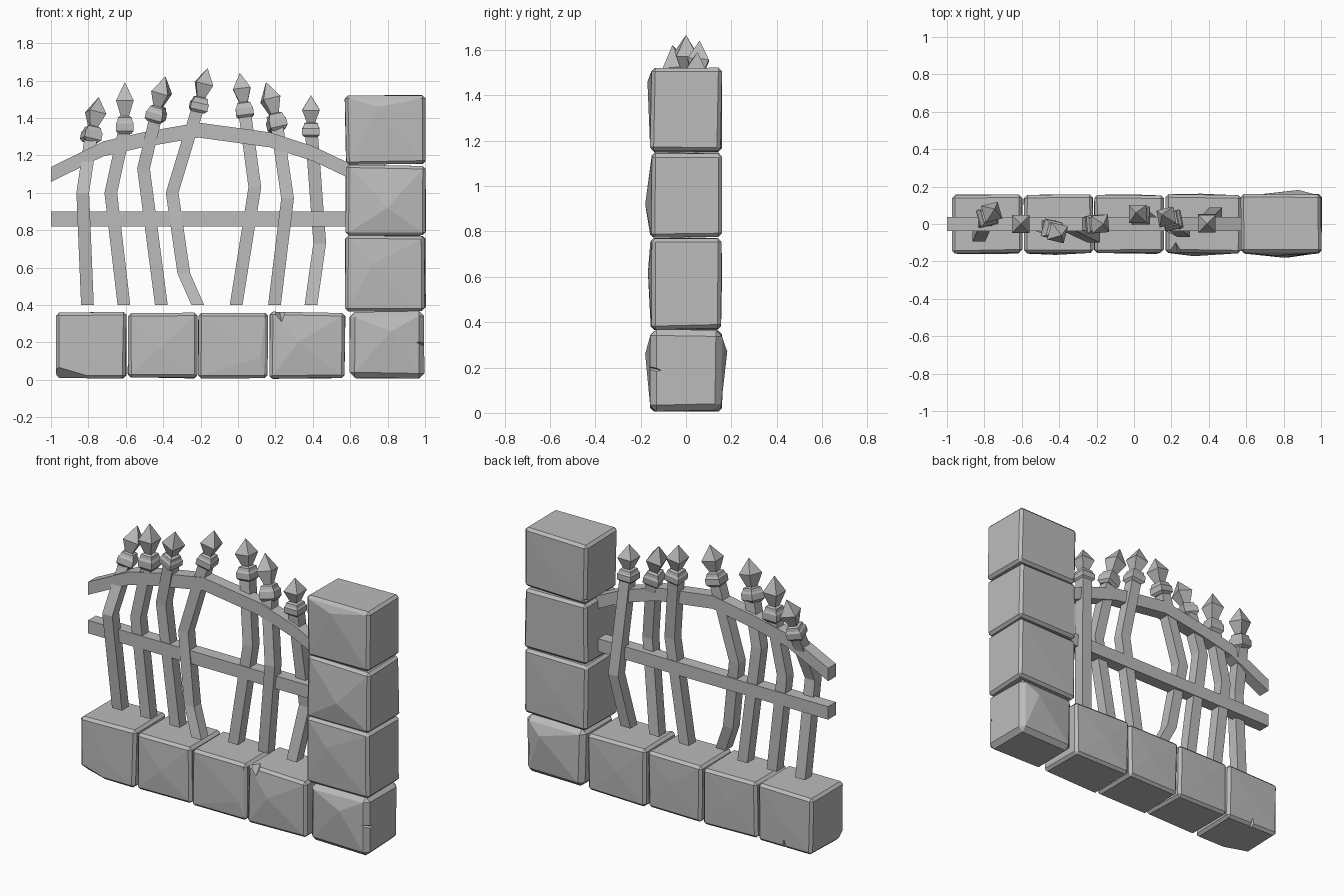
import bpy, bmesh, random
from math import radians
from mathutils import Vector, Quaternion

random.seed(4)
if "Cube" in bpy.data.objects:
    bpy.data.objects.remove(bpy.data.objects["Cube"])

grey = bpy.data.materials.new("weathered grey")
grey.use_nodes = True
grey.diffuse_color = (0.5, 0.5, 0.5, 1)
grey.node_tree.nodes["Principled BSDF"].inputs["Base Color"].default_value = (0.5, 0.5, 0.5, 1)
UP = Vector((0, 0, 1))


def finish(bm, name):
    bmesh.ops.recalc_face_normals(bm, faces=bm.faces)
    mesh = bpy.data.meshes.new(name)
    bm.to_mesh(mesh)
    bm.free()
    mesh.materials.append(grey)
    ob = bpy.data.objects.new(name, mesh)
    bpy.context.collection.objects.link(ob)
    return ob


def loft(bm, rings):
    """Skin a run of four-cornered rings and cap both ends."""
    rows = [[bm.verts.new(p) for p in ring] for ring in rings]
    for a, b in zip(rows, rows[1:]):
        for i in range(4):
            j = (i + 1) % 4
            bm.faces.new((a[i], a[j], b[j], b[i]))
    bm.faces.new(rows[0])
    bm.faces.new(rows[-1])


def square(centre, half, turn=Quaternion()):
    corners = ((-1, -1), (1, -1), (1, 1), (-1, 1))
    return [Vector(centre) + turn @ Vector((half * a, half * b, 0)) for a, b in corners]


# Stones: chamfered blocks with a raised, faceted front and back
def stone(name, x, z, front, back, depth=0.155, bevel=0.016, cuts=()):
    bm = bmesh.new()
    bmesh.ops.create_cube(bm, size=1)
    for v in bm.verts:
        v.co = ((x[0] if v.co.x < 0 else x[1]),
                (-depth if v.co.y < 0 else depth),
                (z[0] if v.co.z < 0 else z[1]))
        v.co += Vector([random.uniform(-0.005, 0.005) for _ in range(3)])
    bmesh.ops.bevel(bm, geom=bm.edges[:], offset=bevel, segments=1, affect='EDGES')
    bm.normal_update()
    for sign, peak in ((-1, front), (1, back)):
        face = max(bm.faces, key=lambda f: f.normal.y * sign * f.calc_area())
        tip = bmesh.ops.poke(bm, faces=[face])["verts"][0]
        tip.co = (peak[0], sign * peak[2], peak[1])
    # Broken corners
    for point, normal in cuts:
        geom = bm.verts[:] + bm.edges[:] + bm.faces[:]
        cut = bmesh.ops.bisect_plane(bm, geom=geom, plane_co=point, plane_no=normal, clear_outer=True)
        rim = [e for e in cut["geom_cut"] if isinstance(e, bmesh.types.BMEdge)]
        bmesh.ops.holes_fill(bm, edges=rim, sides=0)
    return finish(bm, name)


# Chips: a wedge carved out of a stone
def chip(ob, points):
    bm = bmesh.new()
    bmesh.ops.convex_hull(bm, input=[bm.verts.new(p) for p in points])
    cutter = finish(bm, "chip_cutter")
    cutter.hide_render = True
    mod = ob.modifiers.new("chip", 'BOOLEAN')
    mod.operation, mod.object, mod.solver = 'DIFFERENCE', cutter, 'EXACT'
    graph = bpy.context.evaluated_depsgraph_get()
    mesh = bpy.data.meshes.new_from_object(ob.evaluated_get(graph))
    ob.modifiers.clear()
    ob.data = mesh
    bpy.data.objects.remove(cutter)


# Low wall
wall_1 = stone("wall_stone_1", (-0.97, -0.6), (0.01, 0.36), (-0.78, 0.12, 0.16), (-0.75, 0.2, 0.158),
               cuts=[((-0.965, -0.155, 0.065), (-0.25, -0.75, -0.85))])
chip(wall_1, [(-0.82, 0.2, -0.02), (-0.74, 0.2, -0.02), (-0.78, 0.2, 0.15), (-0.78, 0.11, -0.02)])
stone("wall_stone_2", (-0.59, -0.22), (0.01, 0.36), (-0.42, 0.17, 0.165), (-0.4, 0.2, 0.158))
stone("wall_stone_3", (-0.21, 0.16), (0.01, 0.36), (0.12, 0.12, 0.16), (0, 0.2, 0.158))
wall_4 = stone("wall_stone_4", (0.17, 0.57), (0.01, 0.36), (0.32, 0.2, 0.172), (0.36, 0.18, 0.162))
chip(wall_4, [(0.15, -0.2, 0.37), (0.29, -0.2, 0.37), (0.24, -0.2, 0.27), (0.22, -0.08, 0.38)])

# Pillar
foot = stone("pillar_foot", (0.6, 0.995), (0.01, 0.365), (0.82, 0.26, 0.18), (0.88, 0.27, 0.182),
             bevel=0.028)
chip(foot, [(1.02, -0.2, 0.24), (1.02, -0.2, 0.15), (1.02, -0.08, 0.18), (0.92, -0.2, 0.21)])
stone("pillar_stone_1", (0.575, 1), (0.37, 0.768), (0.72, 0.62, 0.168), (0.8, 0.55, 0.158))
stone("pillar_stone_2", (0.575, 1), (0.775, 1.147), (0.8, 0.92, 0.18), (0.8, 0.95, 0.158))
top = stone("pillar_stone_3", (0.575, 1), (1.153, 1.52), (0.75, 1.46, 0.17), (0.8, 1.3, 0.158))
chip(top, [(0.55, 0.19, 1.14), (0.55, 0.19, 1.24), (0.63, 0.19, 1.17), (0.55, 0.1, 1.18)])


# Rails
def rail(name, path, y=0.038, half=0.04):
    bm = bmesh.new()
    loft(bm, [[(x, -y, z - half), (x, y, z - half), (x, y, z + half), (x, -y, z + half)]
              for x, z in path])
    return finish(bm, name)


rail("lower_rail", [(-1, 0.86), (0.59, 0.86)])
rail("arched_rail", [(-1, 1.098), (-0.72, 1.235), (-0.5, 1.285), (-0.21, 1.335),
                     (0.17, 1.283), (0.4, 1.21), (0.59, 1.12)])


# Crooked bars, each with a collar and a spearhead finial
# Bar path, then collar centre, finial tip and twist in degrees
bars = [
    ([(-0.805, 0, 0.4), (-0.83, -0.06, 1), (-0.79, 0.03, 1.27)], (-0.783, 0.04, 1.31), (-0.745, 0.08, 1.51), 15),
    ([(-0.61, 0, 0.4), (-0.68, 0, 1), (-0.61, 0, 1.32)], (-0.605, 0, 1.36), (-0.605, 0, 1.59), 0),
    ([(-0.41, 0, 0.4), (-0.505, 0, 1.13), (-0.443, -0.02, 1.39)], (-0.437, -0.03, 1.42), (-0.388, -0.06, 1.62), -14),
    ([(-0.215, -0.065, 0.4), (-0.29, -0.03, 0.57), (-0.352, 0, 1), (-0.222, 0, 1.43)],
     (-0.208, 0, 1.47), (-0.163, 0, 1.665), 5),
    ([(-0.01, 0, 0.4), (0.09, 0, 1.03), (0.04, 0.04, 1.4)], (0.035, 0.045, 1.44), (0.01, 0.06, 1.64), 0),
    ([(0.195, 0, 0.4), (0.265, -0.035, 0.97), (0.212, 0.01, 1.33)], (0.205, 0.02, 1.375), (0.15, 0.05, 1.59), 12),
    ([(0.39, 0, 0.4), (0.437, 0.055, 0.73), (0.395, 0.01, 1.29)], (0.39, 0.005, 1.335), (0.39, 0, 1.52), 0),
]
# Fraction of the way up the head, half width
collar_shape = [(-0.2, 0.034), (-0.13, 0.047), (0.05, 0.047), (0.1, 0.04), (0.19, 0.036), (0.22, 0.024)]
finial_shape = [(0.2, 0.021), (0.58, 0.047), (1, 0.001)]

for n, (path, collar, tip, twist) in enumerate(bars, 1):
    bm = bmesh.new()
    loft(bm, [square(p, 0.034) for p in path + [collar]])
    finish(bm, f"bar_{n}")
    collar, tip = Vector(collar), Vector(tip)
    turn = UP.rotation_difference(tip - collar) @ Quaternion(UP, radians(twist))
    for part, shape in (("collar", collar_shape), ("finial", finial_shape)):
        bm = bmesh.new()
        loft(bm, [square(collar.lerp(tip, t), half, turn) for t, half in shape])
        finish(bm, f"{part}_{n}")
